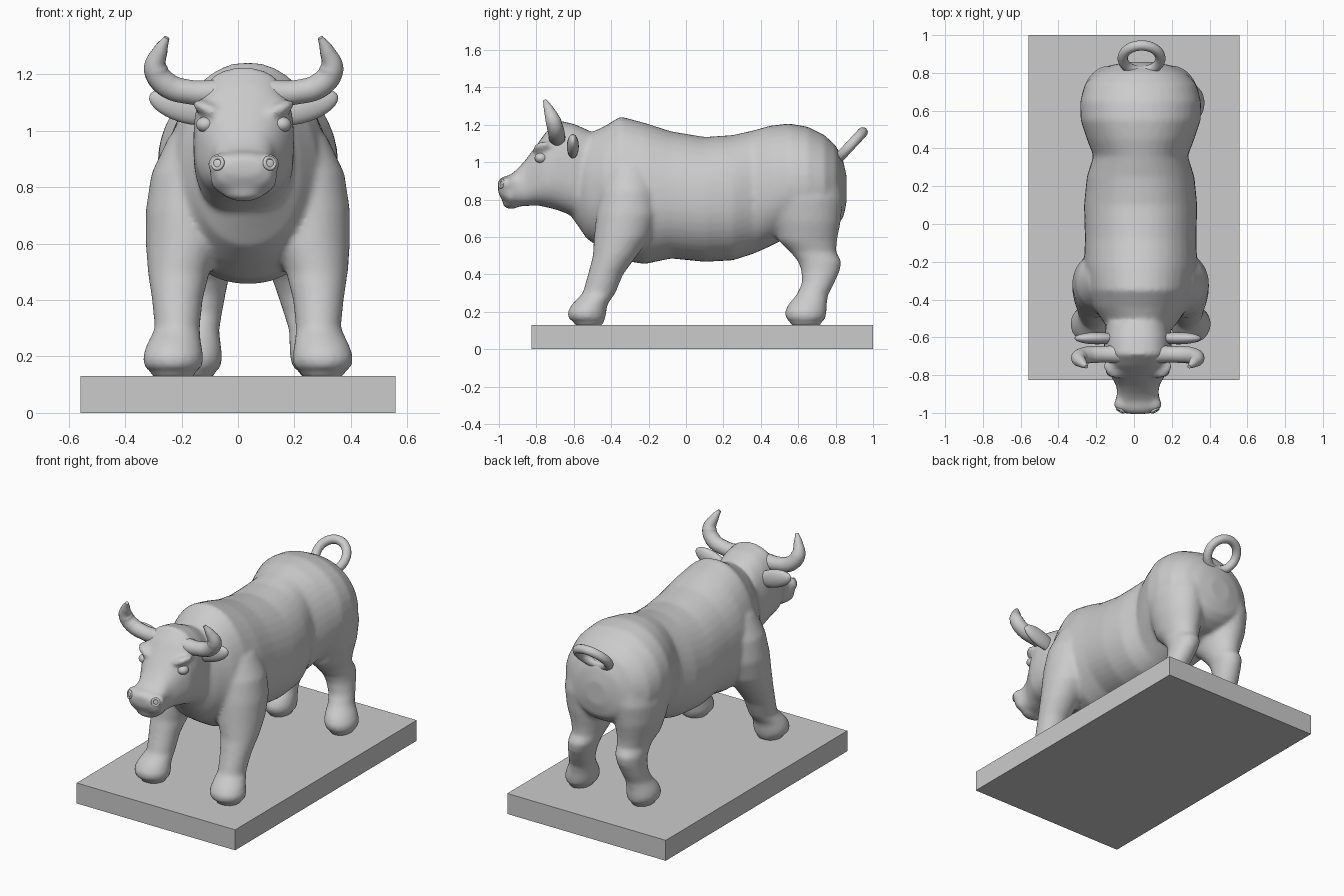
import bpy, bmesh, math
from mathutils import Matrix, Vector

if "Cube" in bpy.data.objects:
    bpy.data.objects.remove(bpy.data.objects["Cube"])

BODY_X, HEAD_X = 0.035, 0.02


def finish(bm, name, smooth=True):
    bmesh.ops.recalc_face_normals(bm, faces=bm.faces)
    for f in bm.faces:
        f.smooth = smooth
    me = bpy.data.meshes.new(name)
    bm.to_mesh(me)
    bm.free()
    ob = bpy.data.objects.new(name, me)
    bpy.context.collection.objects.link(ob)
    return ob


def skin(bm, rings):
    """Bridge a list of point rings into a closed tube."""
    rows = [[bm.verts.new(p) for p in r] for r in rings]
    n = len(rows[0])
    for a, b in zip(rows, rows[1:]):
        for i in range(n):
            bm.faces.new((a[i], a[(i + 1) % n], b[(i + 1) % n], b[i]))
    bm.faces.new(rows[0])
    bm.faces.new(rows[-1])


def power(v, e):
    return math.copysign(abs(v) ** e, v)


def trunk(bm, sections, cx, mid, e, n=40):
    """Sections along y: (y, top, bottom, half width)."""
    rings = []
    for y, top, bot, w in sections:
        zm = bot + (top - bot) * mid
        ring = []
        for i in range(n):
            a = 2 * math.pi * i / n
            s = power(math.sin(a), e)
            ring.append((cx + w * power(math.cos(a), e), y,
                         zm + s * ((top - zm) if s > 0 else (zm - bot))))
        rings.append(ring)
    skin(bm, rings)


def leg(bm, sections, side, splay, n=28):
    """Sections along z: (z, x, y, half width, half depth)."""
    rings = []
    for z, x, y, rx, ry in sections:
        c = BODY_X + side * (x + splay * max(0, (0.6 - z) / 0.45))
        rings.append([(c + rx * math.cos(2 * math.pi * i / n),
                       y + ry * math.sin(2 * math.pi * i / n), z) for i in range(n)])
    skin(bm, rings)


def blob(bm, loc, size, rot=(0, 0, 0)):
    m = Matrix.Translation(loc)
    for ang, ax in zip(rot, 'XYZ'):
        m = m @ Matrix.Rotation(math.radians(ang), 4, ax)
    bmesh.ops.create_uvsphere(bm, u_segments=28, v_segments=16, radius=1,
                              matrix=m @ Matrix.Diagonal((*size, 1)))


# rectangular plinth
bm = bmesh.new()
bmesh.ops.create_cube(bm, size=1, matrix=Matrix.Translation((0, 0.0875, 0.065))
                      @ Matrix.Diagonal((1.115, 1.825, 0.13, 1)))
finish(bm, "plinth", False)

# torso, neck and rump
bm = bmesh.new()
trunk(bm, [(-.62, 1.08, .72, .11), (-.53, 1.15, .59, .19), (-.44, 1.19, .53, .25),
           (-.35, 1.245, .475, .28), (-.22, 1.21, .455, .30), (-.08, 1.165, .485, .295),
           (.1, 1.135, .467, .30), (.25, 1.145, .475, .285), (.36, 1.17, .51, .25),
           (.45, 1.195, .55, .285), (.55, 1.207, .60, .318), (.65, 1.19, .62, .32),
           (.74, 1.145, .63, .295), (.80, 1.09, .66, .24), (.84, 1.01, .70, .16),
           (.858, .93, .78, .07)], BODY_X, 0.46, 0.95)

# head
trunk(bm, [(-1.005, .9, .84, .06), (-.985, .92, .80, .10), (-.94, .932, .765, .122),
           (-.90, .965, .765, .11), (-.86, 1.01, .765, .112), (-.80, 1.09, .77, .145),
           (-.75, 1.16, .76, .17), (-.69, 1.225, .745, .178), (-.60, 1.205, .71, .178),
           (-.52, 1.17, .68, .165)], HEAD_X, 0.45, 0.78)
blob(bm, (HEAD_X, -.935, .778), (.075, .045, .028))      # lower lip

# legs and face swellings on both sides
FRONT = [(.125, .265, -.52, .075, .075), (.15, .265, -.52, .078, .08), (.16, .265, -.53, .103, .098),
         (.2, .265, -.53, .108, .104), (.24, .262, -.515, .098, .095), (.3, .25, -.465, .08, .088),
         (.4, .25, -.43, .09, .094), (.5, .245, -.38, .11, .118), (.6, .225, -.34, .137, .152),
         (.72, .22, -.315, .142, .165), (.85, .2, -.305, .142, .155), (.98, .16, -.3, .12, .125),
         (1.06, .12, -.3, .07, .07)]
HIND = [(.125, .2, .64, .065, .08), (.15, .2, .64, .068, .085), (.16, .2, .64, .09, .105),
        (.2, .2, .64, .096, .112), (.24, .195, .65, .088, .103), (.29, .185, .675, .073, .085),
        (.35, .175, .705, .075, .086), (.42, .165, .72, .08, .103), (.47, .16, .715, .087, .117),
        (.52, .155, .68, .092, .123), (.58, .16, .65, .112, .157), (.68, .165, .645, .137, .182),
        (.8, .165, .635, .152, .205), (.95, .15, .62, .147, .2), (1.06, .1, .6, .09, .12)]
for s in (-1, 1):
    leg(bm, FRONT, s, 0)
    leg(bm, HIND, s, .05 if s > 0 else -.015)
    blob(bm, (HEAD_X + s * .085, -.955, .882), (.042, .04, .04))                    # nostril swelling
    blob(bm, (HEAD_X + s * .125, -.765, 1.075), (.065, .05, .026), (0, -s * 25, s * 35))  # brow
bull = finish(bm, "bull_body")
rm = bull.modifiers.new("fuse", 'REMESH')
rm.mode, rm.voxel_size, rm.use_smooth_shade = 'VOXEL', 0.013, True
sm = bull.modifiers.new("soften", 'SMOOTH')
sm.factor, sm.iterations = 0.5, 7

# horns, ears, eyes, nostril rims
HORN = [(.08, -.69, 1.135, .047), (.19, -.69, 1.137, .044), (.275, -.695, 1.165, .045),
        (.312, -.71, 1.22, .042), (.295, -.735, 1.285, .026), (.272, -.755, 1.33, .010)]
for s, side in ((-1, "left"), (1, "right")):
    cu = bpy.data.curves.new(side + "_horn", 'CURVE')
    cu.dimensions, cu.bevel_depth, cu.bevel_resolution = '3D', 1, 5
    cu.use_fill_caps = True
    sp = cu.splines.new('BEZIER')
    sp.bezier_points.add(len(HORN) - 1)
    for bp, (x, y, z, r) in zip(sp.bezier_points, HORN):
        bp.co, bp.radius = (HEAD_X + s * x, y, z), r
        bp.handle_left_type = bp.handle_right_type = 'AUTO'
    ob = bpy.data.objects.new(side + "_horn", cu)
    bpy.context.collection.objects.link(ob)
    bpy.ops.object.select_all(action='DESELECT')
    ob.select_set(True)
    bpy.context.view_layer.objects.active = ob
    bpy.ops.object.convert(target='MESH')
    bpy.ops.object.shade_smooth()

    bm = bmesh.new()
    blob(bm, (HEAD_X + s * .215, -.605, 1.085), (.125, .032, .055), (0, -s * 18, 0))
    finish(bm, side + "_ear")

    bm = bmesh.new()
    blob(bm, (HEAD_X + s * .135, -.775, 1.022), (.034, .034, .028))
    finish(bm, side + "_eye")

    bpy.ops.mesh.primitive_torus_add(major_radius=.02, minor_radius=.007, major_segments=24, minor_segments=10,
                                     location=(HEAD_X + s * .092, -.987, .885),
                                     rotation=(math.radians(80), 0, s * math.radians(30)))
    bpy.context.object.name = side + "_nostril"
    bpy.ops.object.shade_smooth()

# looped tail
bpy.ops.mesh.primitive_torus_add(major_radius=.1, minor_radius=.027, major_segments=48, minor_segments=16,
                                 location=(.04, .877, 1.087), rotation=(math.radians(47), 0, 0))
bpy.context.object.name = "tail"
bpy.ops.object.shade_smooth()
